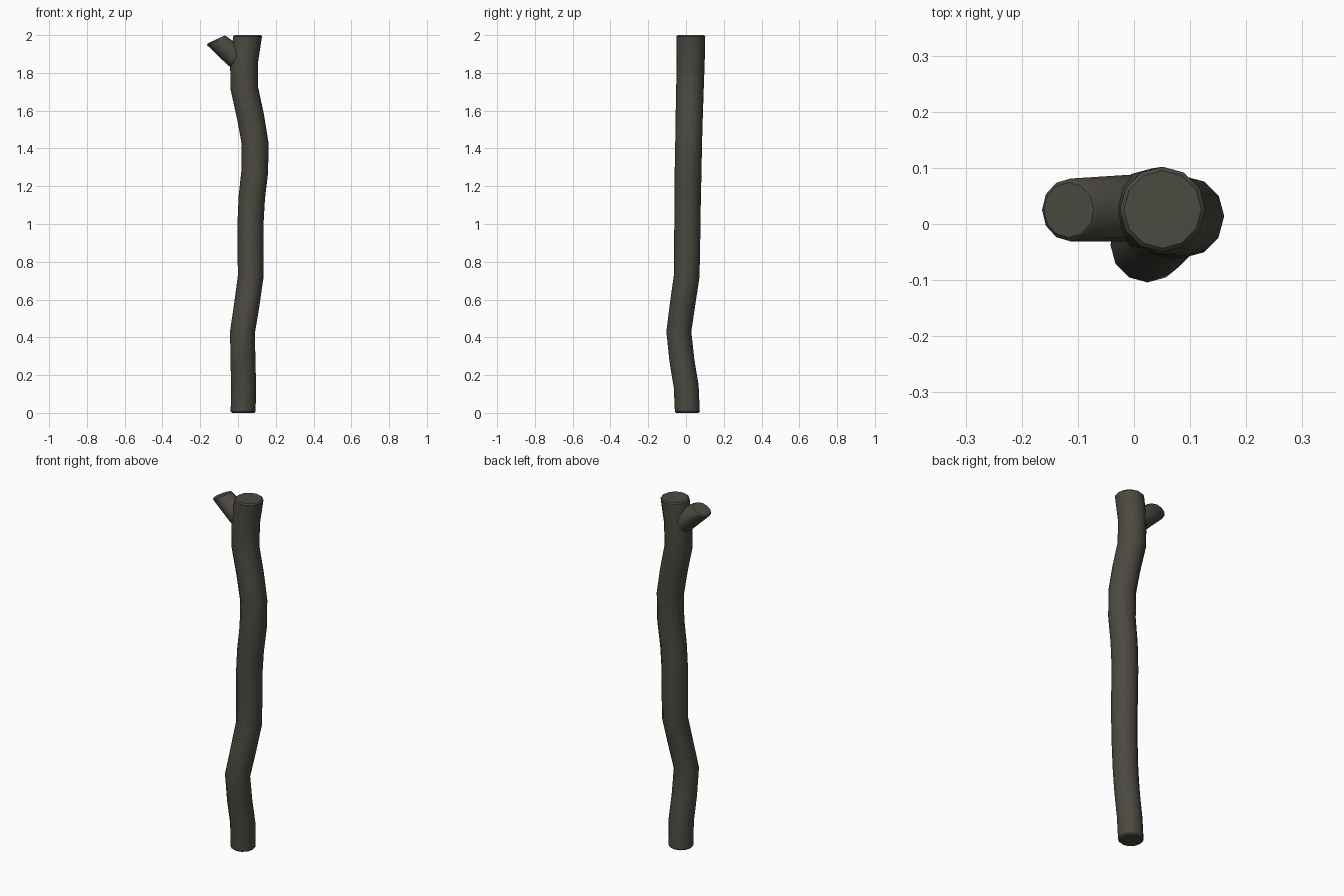
import bpy, bmesh, math
from mathutils import Vector

if "Cube" in bpy.data.objects:
    bpy.data.objects.remove(bpy.data.objects["Cube"])

bark = bpy.data.materials.new("dark_bark")
bark.diffuse_color = (0.070, 0.067, 0.052, 1)
bark.use_nodes = True
bark.node_tree.nodes["Principled BSDF"].inputs["Base Color"].default_value = bark.diffuse_color
SIDES = 12


def limb(name, path, start_axis, end_axis, rim=0.007):
    """Capped tube through (x, y, z, radius) points, with softened rims."""
    pts = [Vector(p[:3]) for p in path]
    rad = [p[3] for p in path]
    axes = [Vector(start_axis).normalized()]
    for i in range(1, len(pts) - 1):
        a = (pts[i] - pts[i - 1]).normalized() + (pts[i + 1] - pts[i]).normalized()
        axes.append(a.normalized())
    axes.append(Vector(end_axis).normalized())
    # split each end into a full ring and a slightly smaller cap ring
    s, e = axes[0], axes[-1]
    rings = [(pts[0], s, rad[0] - rim), (pts[0] + s * rim, s, rad[0])]
    rings += list(zip(pts, axes, rad))[1:-1]
    rings += [(pts[-1] - e * rim, e, rad[-1]), (pts[-1], e, rad[-1] - rim)]
    bm = bmesh.new()
    loops = []
    for c, axis, r in rings:
        v = axis.cross(Vector((1, 0, 0))).normalized()
        u = v.cross(axis).normalized()
        loops.append([bm.verts.new(c + r * (u * math.cos(t) + v * math.sin(t)))
                      for t in (2 * math.pi * k / SIDES for k in range(SIDES))])
    for a, b in zip(loops, loops[1:]):
        for k in range(SIDES):
            n = (k + 1) % SIDES
            bm.faces.new((a[k], a[n], b[n], b[k]))
    bm.faces.new(loops[0])
    bm.faces.new(loops[-1])
    bmesh.ops.recalc_face_normals(bm, faces=bm.faces)
    me = bpy.data.meshes.new(name)
    bm.to_mesh(me)
    bm.free()
    me.materials.append(bark)
    ob = bpy.data.objects.new(name, me)
    bpy.context.collection.objects.link(ob)
    bpy.context.view_layer.objects.active = ob
    ob.select_set(True)
    bpy.ops.object.shade_smooth_by_angle(angle=math.radians(35))
    ob.select_set(False)
    return ob


# crooked trunk
limb("trunk", [
    (0.027, 0.007, 0.00, 0.066),
    (0.030, 0.001, 0.14, 0.066),
    (0.026, -0.022, 0.28, 0.066),
    (0.024, -0.038, 0.43, 0.066),
    (0.046, -0.019, 0.57, 0.067),
    (0.067, 0.003, 0.72, 0.068),
    (0.067, 0.006, 0.86, 0.069),
    (0.066, 0.007, 1.00, 0.069),
    (0.073, 0.009, 1.14, 0.070),
    (0.089, 0.011, 1.28, 0.071),
    (0.090, 0.014, 1.43, 0.071),
    (0.066, 0.017, 1.57, 0.072),
    (0.033, 0.021, 1.72, 0.073),
    (0.032, 0.025, 1.86, 0.074),
    (0.051, 0.026, 2.00, 0.076),
], (0, 0, 1), (0, 0, 1))

# short side branch near the top
limb("side_branch", [
    (0.050, 0.030, 1.835, 0.060),
    (-0.020, 0.028, 1.890, 0.059),
    (-0.116, 0.025, 1.977, 0.056),
], (-0.75, 0, 0.66), (-0.42, 0, 0.91))
